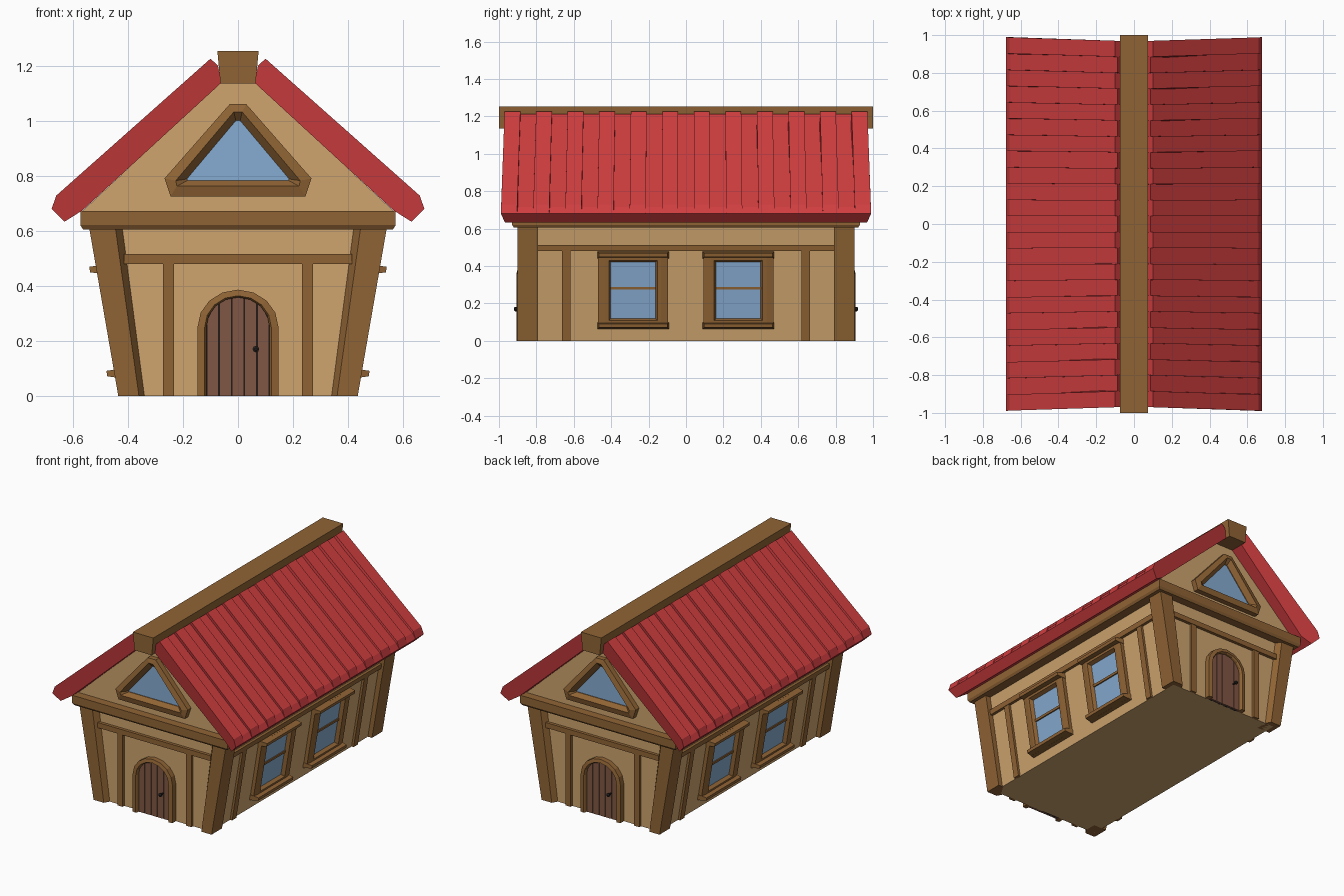
import bpy, bmesh, math
from math import pi, sin, cos, sqrt

if "Cube" in bpy.data.objects:
    bpy.data.objects.remove(bpy.data.objects["Cube"])


def material(name, r, g, b):
    m = bpy.data.materials.new(name)
    m.diffuse_color = tuple((c / 255) ** 2.2 for c in (r, g, b)) + (1,)
    m.use_nodes = True
    m.node_tree.nodes["Principled BSDF"].inputs["Base Color"].default_value = m.diffuse_color
    return m


WALL = material("plaster", 205, 163, 110)
WOOD = material("timber", 143, 100, 56)
RED = material("red_roof", 208, 64, 66)
GLASS = material("glass", 133, 170, 208)
DOOR = material("door_wood", 128, 88, 70)
DARK = material("dark_iron", 42, 38, 38)


def build(name, mat, solids, ring=False, pair=False):
    """Each solid is a list of matching loops joined up; capped, or closed to a ring.
    pair adds a copy turned half a circle about z."""
    bm = bmesh.new()
    for loops in solids:
        vs = [[bm.verts.new(p) for p in loop] for loop in loops]
        joins = list(zip(vs, vs[1:]))
        if ring:
            joins.append((vs[-1], vs[0]))
        else:
            bm.faces.new(vs[0])
            bm.faces.new(vs[-1])
        for a, b in joins:
            for i in range(len(a)):
                j = (i + 1) % len(a)
                bm.faces.new((a[i], a[j], b[j], b[i]))
    bmesh.ops.recalc_face_normals(bm, faces=bm.faces)
    me = bpy.data.meshes.new(name)
    bm.to_mesh(me)
    bm.free()
    me.materials.append(mat)
    for k in range(2 if pair else 1):
        ob = bpy.data.objects.new(name + ("_opposite" if k else ""), me)
        ob.rotation_euler.z = k * pi
        bpy.context.collection.objects.link(ob)


def rect(x, y, z):
    return [(-x, -y, z), (x, -y, z), (x, y, z), (-x, y, z)]


def at_y(pts, y):
    return [(x, y, z) for x, z in pts]


def front_box(x0, x1, z0, z1, y0, y1):
    pts = [(x0, z0), (x1, z0), (x1, z1), (x0, z1)]
    return [at_y(pts, y0), at_y(pts, y1)]


def side_rect(yc, hy, z0, z1, off):
    """Rectangle lying on the leaning side wall, pushed out by off."""
    return [(0.405 + 0.165 * z + off, y, z) for y, z in
            ((yc - hy, z0), (yc + hy, z0), (yc + hy, z1), (yc - hy, z1))]


def side_box(yc, hy, z0, z1, o0, o1, bevel=0.0):
    return [side_rect(yc, hy, z0, z1, o0),
            side_rect(yc, hy - bevel, z0 + bevel, z1 - bevel, o1)]


# Walls, eave beam and gables
build("walls", WALL, [[rect(0.405, 0.865, 0), rect(0.505, 0.865, 0.61)]])
build("eave_beam", WOOD, [[rect(0.563, 0.92, 0.605), rect(0.573, 0.93, 0.62),
                           rect(0.573, 0.93, 0.672)]])
gable = [(-0.565, 0.672), (0.565, 0.672), (0, 1.197)]
build("gables", WALL, [[at_y(gable, -0.875), at_y(gable, 0.875)]])

# Leaning corner posts
posts = []
for s in (1, -1):
    posts.append([[(s * x, y, z) for x, y in
                   ((out, -0.9), (out, -0.79), (inn2, -0.79), (inn2, -0.865), (inn, -0.9))]
                  for z, out, inn, inn2 in ((0, 0.435, 0.36, 0.34), (0.607, 0.54, 0.445, 0.42))])
build("corner_posts", WOOD, posts, pair=True)

# Half-timbering
build("front_timbers", WOOD,
      [front_box(-0.415, 0.415, 0.48, 0.515, -0.86, -0.885)] +
      [front_box(x - 0.02, x + 0.02, 0, 0.48, -0.86, -0.882) for x in (-0.253, 0.253)], pair=True)
build("side_timbers", WOOD,
      [side_box(0, 0.8, 0.48, 0.513, -0.005, 0.018)] +
      [side_box(y, 0.022, 0, 0.48, -0.005, 0.015) for y in (-0.64, 0.64)], pair=True)

# Side windows
for n, yc in enumerate((-0.283, 0.28), 1):
    build(f"window_frame_{n}", WOOD,
          [[side_rect(yc, hy, z0, z1, o) for hy, z0, z1, o in
            ((0.187, 0.066, 0.474, -0.005), (0.187, 0.066, 0.474, 0.024),
             (0.15, 0.098, 0.442, 0.03), (0.13, 0.108, 0.43, 0.03),
             (0.117, 0.122, 0.418, 0.0))]], ring=True, pair=True)
    build(f"window_sill_and_lintel_{n}", WOOD,
          [side_box(yc, 0.191, z, z + 0.036, 0, 0.058, 0.008) for z in (0.063, 0.441)], pair=True)
    build(f"window_pane_{n}", GLASS, [side_box(yc, 0.12, 0.12, 0.42, -0.005, 0.006)], pair=True)
    build(f"window_bar_{n}", WOOD, [side_box(yc, 0.12, 0.274, 0.289, 0, 0.014)], pair=True)


# Gable window
def hexagon(p, q, r, y):
    right = [p, q, r]
    return at_y(right + [(-x, z) for x, z in reversed(right)], y)


OUTER = ((0.245, 0.725), (0.267, 0.79), (0.03, 1.06))
MID = ((0.222, 0.762), (0.226, 0.782), (0.015, 1.032))
INNER = ((0.183, 0.783), (0.186, 0.788), (0.008, 1.0))
build("gable_window_frame", WOOD,
      [[hexagon(*OUTER, -0.87), hexagon(*OUTER, -0.91), hexagon(*MID, -0.92),
        hexagon(*INNER, -0.89), hexagon(*INNER, -0.87)]], ring=True, pair=True)
build("gable_window_pane", GLASS,
      [[hexagon(*INNER, -0.87), hexagon(*INNER, -0.885)]], pair=True)


# Arched door
def arch(rx, rz):
    return ([(rx, 0)] + [(rx * cos(a * pi / 8), 0.25 + rz * sin(a * pi / 8)) for a in range(9)]
            + [(-rx, 0)])


outer, lip, inner = arch(0.147, 0.136), arch(0.121, 0.114), arch(0.115, 0.108)
build("door_frame", WOOD,
      [[[(o[0], -0.86, o[1]), (o[0], -0.9, o[1]), (m[0], -0.905, m[1]),
         (i[0], -0.895, i[1]), (i[0], -0.86, i[1])] for o, m, i in zip(outer, lip, inner)]],
      pair=True)
build("door_backing", DARK, [[at_y(inner, -0.86), at_y(inner, -0.872)]], pair=True)
planks = []
for k in range(5):
    a, b = -0.115 + k * 0.046 + 0.0015, -0.115 + (k + 1) * 0.046 - 0.0015
    top = [(x, 0.25 + 0.108 * sqrt(1 - (x / 0.116) ** 2)) for x in (b, (a + b) / 2, a)]
    pts = [(a, 0), (b, 0)] + top
    planks.append([at_y(pts, -0.865), at_y(pts, -0.882)])
build("door_planks", DOOR, planks, pair=True)
knob = [[(0.065 + r * cos(k * pi / 4), y, 0.17 + r * sin(k * pi / 4)) for k in range(8)]
        for y, r in ((-0.88, 0.005), (-0.903, 0.005), (-0.907, 0.012), (-0.915, 0.012), (-0.92, 0.005))]
build("door_knob", DARK, [knob], pair=True)

# Roof: 23 boards a side, every second one sunk; profile points are x, z, end y
COUNT = 23
boards = []
for k in range(COUNT):
    d = 0.012 if k % 2 else 0
    profile = ((0.06, 1.138, 0.965), (0.073, 1.2 - d, 0.968), (0.10 - d, 1.225 - d, 0.97),
               (0.66 - d / 2, 0.728 - d, 0.988), (0.677, 0.68, 0.99),
               (0.63, 0.633, 0.968), (0.565, 0.674, 0.945))
    boards.append([[(x, (2 * e / COUNT - 1) * ye, z) for x, z, ye in profile]
                   for e in (k, k + 1)])
build("roof_boards", RED, boards, pair=True)

# Ridge beam
ridge = [(-0.064, 1.135), (0.064, 1.135), (0.075, 1.253), (-0.075, 1.253)]
build("ridge_beam", WOOD, [[at_y(ridge, -1), at_y(ridge, 1)]])
